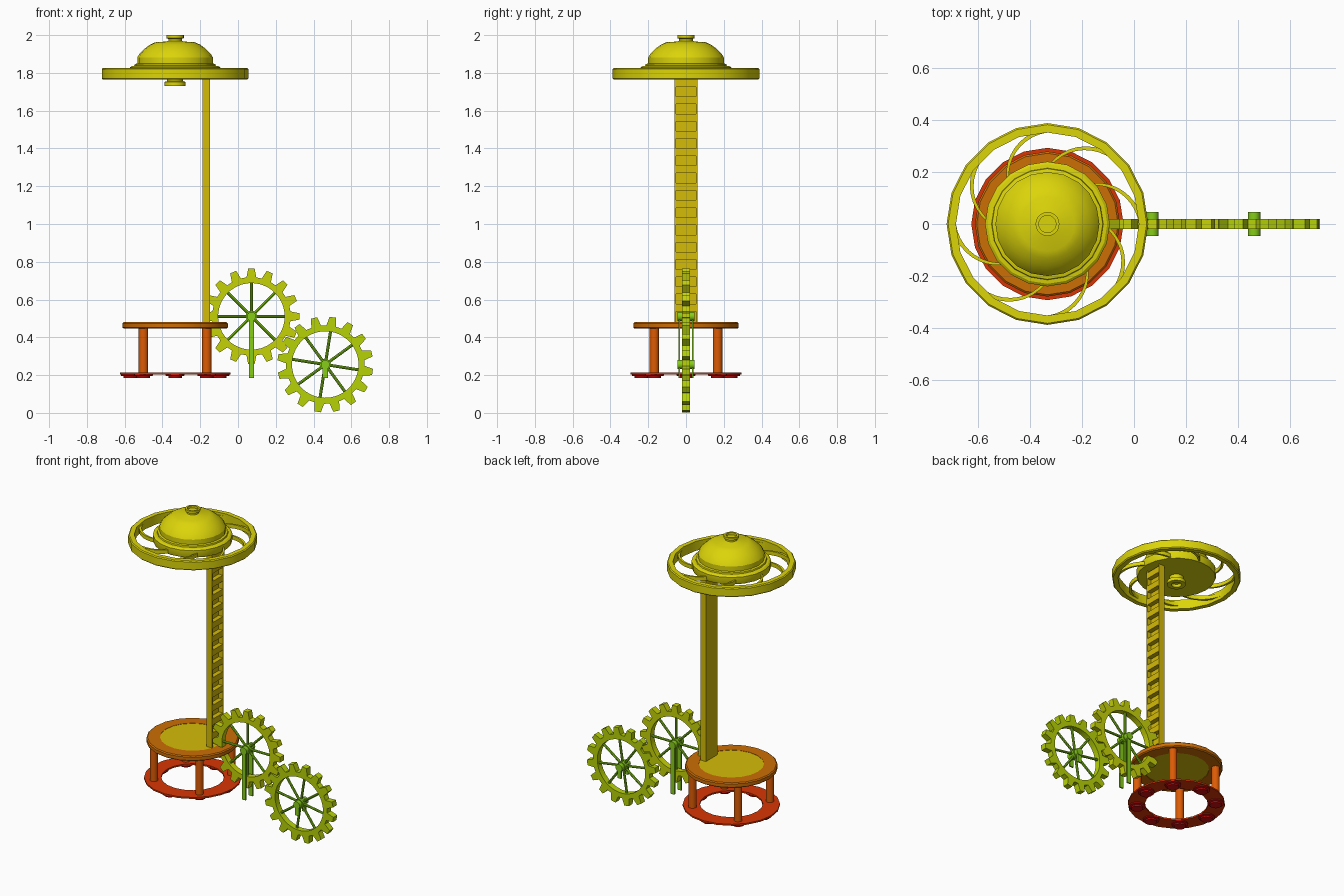
import bpy, bmesh
from math import sin, cos, pi, radians, hypot, atan2
from mathutils import Vector

if "Cube" in bpy.data.objects:
    bpy.data.objects.remove(bpy.data.objects["Cube"])

CX = -0.333  # axis of the table and flywheel


def mat(name, r, g, b):
    m = bpy.data.materials.new(name)
    m.diffuse_color = (r ** 2.2, g ** 2.2, b ** 2.2, 1)
    m.use_nodes = True
    m.node_tree.nodes["Principled BSDF"].inputs["Base Color"].default_value = m.diffuse_color
    return m


YELLOW = mat("yellow", 0.86, 0.83, 0.07)
GOLD = mat("gold", 0.83, 0.73, 0.06)
ORANGE = mat("orange", 0.80, 0.43, 0.05)
LEG = mat("leg_orange", 0.86, 0.36, 0.05)
RED = mat("red", 0.84, 0.22, 0.05)
FOOT = mat("dark_red", 0.80, 0.08, 0.08)
LIME = mat("lime", 0.77, 0.82, 0.06)
LIME2 = mat("lime_green", 0.71, 0.82, 0.06)
GREEN = mat("green", 0.52, 0.80, 0.12)


def finish(name, bm, m):
    bmesh.ops.recalc_face_normals(bm, faces=bm.faces)
    me = bpy.data.meshes.new(name)
    bm.to_mesh(me)
    bm.free()
    o = bpy.data.objects.new(name, me)
    bpy.context.collection.objects.link(o)
    me.materials.append(m)
    bpy.ops.object.select_all(action='DESELECT')
    o.select_set(True)
    bpy.context.view_layer.objects.active = o
    bpy.ops.object.shade_smooth_by_angle(angle=radians(30))
    return o


def lathe(name, prof, m, n=20, x=CX, y=0.0, closed=False):
    """Revolve (r, z) points about a vertical axis; closed makes a ring."""
    bm = bmesh.new()
    rings = []
    for r, z in prof:
        if r == 0:
            rings.append([bm.verts.new((x, y, z))] * n)
        else:
            rings.append([bm.verts.new((x + r * cos(2 * pi * i / n), y + r * sin(2 * pi * i / n), z))
                          for i in range(n)])
    pairs = list(zip(rings, rings[1:])) + ([(rings[-1], rings[0])] if closed else [])
    for a, b in pairs:
        for i in range(n):
            j = (i + 1) % n
            f = list(dict.fromkeys((a[i], a[j], b[j], b[i])))
            bm.faces.new(f)
    return finish(name, bm, m)


def add_box(bm, x0, x1, y0, y1, z0, z1):
    v = bmesh.ops.create_cube(bm, size=1)['verts']
    for p in v:
        p.co = ((x0 + x1) / 2 + p.co.x * (x1 - x0), (y0 + y1) / 2 + p.co.y * (y1 - y0),
                (z0 + z1) / 2 + p.co.z * (z1 - z0))


def add_rod(bm, a, b, r, n=8):
    a, b = Vector(a), Vector(b)
    d = b - a
    rot = d.to_track_quat('Z', 'Y')
    v = bmesh.ops.create_cone(bm, cap_ends=True, segments=n, radius1=r, radius2=r, depth=d.length)['verts']
    for p in v:
        p.co = rot @ p.co + (a + b) / 2


# base: feet, ring and legs
R = 0.237
for i in range(8):
    a = i * pi / 4
    lathe(f"foot_{i}", [(0, 0.185), (0.036, 0.185), (0.036, 0.194), (0.05, 0.197), (0.05, 0.206), (0, 0.206)],
          FOOT, 16, CX + R * cos(a), R * sin(a))
lathe("base_ring", [(0.293, 0.204), (0.293, 0.214), (0.19, 0.214), (0.19, 0.204)], RED, 20, closed=True)
for i in range(4):
    a = pi / 4 + i * pi / 2
    lathe(f"leg_{i}", [(0, 0.21), (0.025, 0.21), (0.025, 0.455), (0, 0.455)], LEG, 16,
          CX + R * cos(a), R * sin(a))

# table top: orange ring with yellow inset disc
lathe("table_ring", [(0.272, 0.446), (0.279, 0.452), (0.279, 0.474), (0.272, 0.48),
                     (0.197, 0.48), (0.197, 0.446)], ORANGE, 20, closed=True)
lathe("table_inset", [(0, 0.45), (0.197, 0.45), (0.197, 0.478), (0, 0.478)], GOLD, 20)

# upright rack: back plate, thin side rails and rungs
bm = bmesh.new()
add_box(bm, -0.188, -0.178, -0.06, 0.06, 0.47, 1.785)
for s in (-1, 1):
    add_box(bm, -0.18, -0.148, min(s * 0.052, s * 0.06), max(s * 0.052, s * 0.06), 0.47, 1.785)
pitch = 0.0915
for i in range(14):
    z = 0.511 + pitch * (i + 0.5)
    add_box(bm, -0.18, -0.148, -0.053, 0.053, z - 0.02, z + 0.02)
finish("rack", bm, GOLD)

# flywheel rim
lathe("flywheel_rim", [(0.382, 1.764), (0.388, 1.77), (0.388, 1.82), (0.382, 1.826),
                       (0.352, 1.826), (0.352, 1.764)], YELLOW, 20, closed=True)

# curved flywheel spokes
for k in range(8):
    bm = bmesh.new()
    prev = None
    for i in range(11):
        t = i / 10
        r = 0.36 - 0.04 * t - 0.12 * t * t
        a = k * pi / 4 + radians(47) * t
        ring = [bm.verts.new((CX + (r + dr) * cos(a), (r + dr) * sin(a), z))
                for dr, z in ((-0.008, 1.785), (0.008, 1.785), (0.008, 1.81), (-0.008, 1.81))]
        if prev:
            for j in range(4):
                bm.faces.new((prev[j], prev[(j + 1) % 4], ring[(j + 1) % 4], ring[j]))
        else:
            bm.faces.new(ring)
        prev = ring
    bm.faces.new(prev)
    finish(f"flywheel_spoke_{k}", bm, YELLOW)

# domed hub with lower nub and top knob
lathe("flywheel_hub", [(0, 1.75), (0.03, 1.75), (0.03, 1.73), (0.056, 1.73), (0.056, 1.752), (0.043, 1.756),
                       (0.043, 1.78), (0.235, 1.78), (0.24, 1.79), (0.24, 1.828), (0.23, 1.836),
                       (0.215, 1.838), (0.213, 1.847), (0.2, 1.85), (0.2, 1.882), (0.188, 1.902),
                       (0.162, 1.928), (0.132, 1.95), (0.105, 1.962), (0.046, 1.966), (0.036, 1.97),
                       (0.036, 1.98), (0.046, 1.984), (0.046, 2.0), (0.033, 2.0), (0.033, 1.985),
                       (0, 1.985)], YELLOW, 20)


def gear(name, x, z, start, m, teeth=16):
    """Toothed ring in the xz plane, with spokes, axle and supports."""
    bm = bmesh.new()
    step = 2 * pi / teeth
    cols = []
    for i in range(teeth):
        for f, r in ((-0.32, 0.208), (-0.17, 0.254), (0.17, 0.254), (0.32, 0.208)):
            a = start + (i + f) * step
            cols.append([bm.verts.new((x + q * cos(a), y, z + q * sin(a)))
                         for q, y in ((r, -0.02), (r, 0.02), (0.176, 0.02), (0.176, -0.02))])
    for a, b in zip(cols, cols[1:] + cols[:1]):
        for j in range(4):
            k = (j + 1) % 4
            bm.faces.new((a[j], a[k], b[k], b[j]))
    finish(name + "_ring", bm, m)
    bm = bmesh.new()
    for i in range(8):
        a = start + i * pi / 4
        add_rod(bm, (x, 0, z), (x + 0.18 * cos(a), 0, z + 0.18 * sin(a)), 0.008)
    finish(name + "_spokes", bm, GREEN)
    bm = bmesh.new()
    add_rod(bm, (x, -0.02, z), (x, 0.02, z), 0.03, 16)
    add_rod(bm, (x, -0.046, z), (x, 0.046, z), 0.024, 16)
    finish(name + "_axle", bm, GREEN)
    bm = bmesh.new()
    for s in (-0.036, 0.036):
        add_box(bm, x - 0.014, x + 0.014, s - 0.005, s + 0.005, 0.185, z)
    finish(name + "_supports", bm, GREEN)


# two meshing gears, the first driven by the rack
gear("upper_gear", 0.071, 0.511, pi / 2, LIME)
gear("lower_gear", 0.462, 0.256, radians(81), LIME2)
